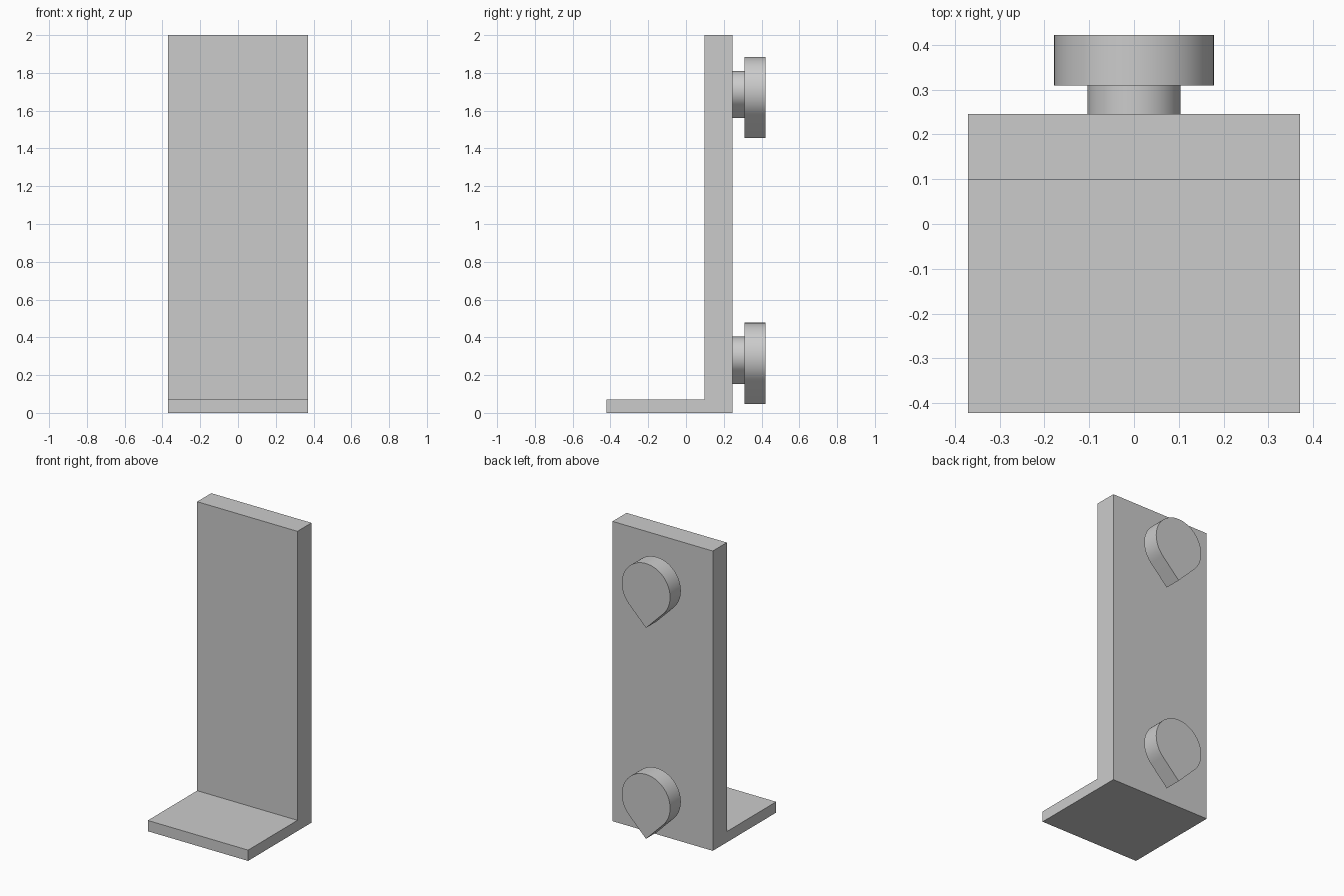
import bpy, bmesh
from math import sin, cos, pi, sqrt, radians
from mathutils import Vector

cube = bpy.data.objects.get("Cube")
if cube:
    bpy.data.objects.remove(cube, do_unlink=True)

grey = bpy.data.materials.new("plain grey")
grey.use_nodes = True
colour = (0.6, 0.6, 0.6, 1)
grey.diffuse_color = colour
grey.node_tree.nodes["Principled BSDF"].inputs["Base Color"].default_value = colour


def extrude_profile(name, points, offset):
    """Closed solid swept from a planar outline along an offset."""
    bm = bmesh.new()
    face = bm.faces.new([bm.verts.new(p) for p in points])
    swept = bmesh.ops.extrude_face_region(bm, geom=[face], use_keep_orig=True)
    moved = [v for v in swept["geom"] if isinstance(v, bmesh.types.BMVert)]
    bmesh.ops.translate(bm, verts=moved, vec=Vector(offset))
    bmesh.ops.recalc_face_normals(bm, faces=bm.faces)
    mesh = bpy.data.meshes.new(name)
    bm.to_mesh(mesh)
    bm.free()
    mesh.materials.append(grey)
    obj = bpy.data.objects.new(name, mesh)
    bpy.context.collection.objects.link(obj)
    return obj


def teardrop(name, radius, z, y0, y1, steps=48):
    """Round peg whose underside runs along 45 degree tangents to a point."""
    points = []
    for i in range(steps + 1):
        a = -pi / 4 + 1.5 * pi * i / steps
        points.append((radius * cos(a), y0, z + radius * sin(a)))
    points.append((0, y0, z - radius * sqrt(2)))
    obj = extrude_profile(name, points, (0, y1 - y0, 0))
    bpy.ops.object.select_all(action="DESELECT")
    obj.select_set(True)
    bpy.context.view_layer.objects.active = obj
    bpy.ops.object.shade_smooth_by_angle(angle=radians(30))


# L-shaped bracket: upright plate and front shelf
half = 0.37
front, step, back = -0.422, 0.098, 0.246
outline = [(front, 0), (back, 0), (back, 2), (step, 2), (step, 0.072), (front, 0.072)]
extrude_profile("bracket", [(-half, y, z) for y, z in outline], (2 * half, 0, 0))

# Hanging pegs on the back: narrow neck and wide head
for label, z in (("lower", 0.3), ("upper", 1.707)):
    teardrop(label + "_peg_neck", 0.104, z, back, 0.309)
    teardrop(label + "_peg_head", 0.178, z, 0.309, 0.422)
